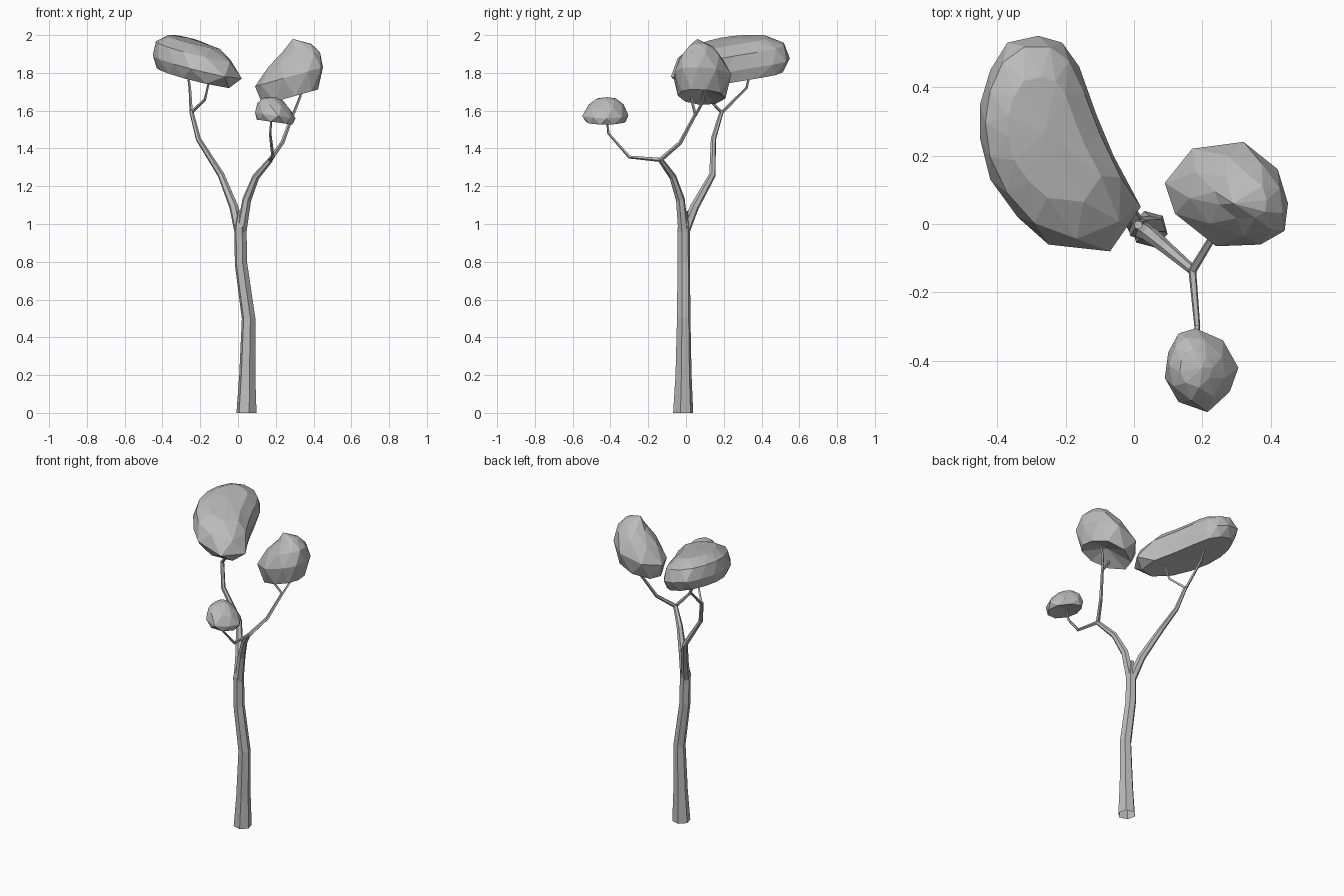
import bpy
import bmesh
import math
from mathutils import Vector

cube = bpy.data.objects.get("Cube")
if cube:
    bpy.data.objects.remove(cube, do_unlink=True)

grey = bpy.data.materials.new("plain grey")
grey.use_nodes = True
grey.diffuse_color = (0.5, 0.5, 0.5, 1)
grey.node_tree.nodes["Principled BSDF"].inputs["Base Color"].default_value = (0.5, 0.5, 0.5, 1)


def finish(bm, name):
    bmesh.ops.recalc_face_normals(bm, faces=bm.faces)
    mesh = bpy.data.meshes.new(name)
    bm.to_mesh(mesh)
    bm.free()
    mesh.materials.append(grey)
    obj = bpy.data.objects.new(name, mesh)
    bpy.context.collection.objects.link(obj)
    return obj


def limb(name, points, sides=6, cap=True):
    """Tapered tube through (x, y, z, radius) points."""
    bm = bmesh.new()
    path = [Vector(p[:3]) for p in points]
    rings = []
    for i, p in enumerate(path):
        before = (p - path[i - 1]).normalized() if i else Vector()
        after = (path[i + 1] - p).normalized() if i + 1 < len(path) else Vector()
        turn = Vector((0, 0, 1)).rotation_difference(before + after)
        if i == 0 and not cap:
            turn.identity()
        ring = []
        for k in range(sides):
            a = math.tau * k / sides - math.pi / 12
            ring.append(bm.verts.new(p + turn @ Vector((math.cos(a), math.sin(a), 0)) * points[i][3]))
        rings.append(ring)
    for low, high in zip(rings, rings[1:]):
        for k in range(sides):
            n = (k + 1) % sides
            bm.faces.new((low[k], low[n], high[n], high[k]))
    if cap:
        bm.faces.new(rings[0])
    bm.faces.new(rings[-1])
    return finish(bm, name)


def crown(name, outline, levels, base, apex, tilt):
    """Faceted leaf clump: staggered, sloping copies of an outline, as (scale, height, shift)."""
    bm = bmesh.new()
    pts = [Vector((x, y, 0)) for x, y in outline]
    n = len(pts)
    mid = sum(pts, Vector()) / n
    slope = Vector((tilt[0], tilt[1], 0))
    rings = []
    for j, (scale, z, shift) in enumerate(levels):
        ring = []
        for k in range(n):
            p = pts[k] if j % 2 else (pts[k] + pts[(k + 1) % n]) / 2
            offset = (p - mid) * scale
            ring.append(bm.verts.new(mid + offset + Vector((shift, 0, z + slope.dot(offset)))))
        rings.append(ring)
    for j, (low, high) in enumerate(zip(rings, rings[1:])):
        for k in range(n):
            m = (k + 1) % n
            if j % 2:
                bm.faces.new((low[k], low[m], high[k]))
                bm.faces.new((high[k], low[m], high[m]))
            else:
                bm.faces.new((low[k], high[m], high[k]))
                bm.faces.new((low[k], low[m], high[m]))
    for ring, point in ((rings[0], base), (rings[-1], apex)):
        tip = bm.verts.new(point)
        for k in range(n):
            bm.faces.new((ring[k], ring[(k + 1) % n], tip))
    return finish(bm, name)


# Trunk and the two main branches
limb("trunk", [(.045, -.015, 0, .055), (.049, -.013, .2, .044), (.056, -.012, .5, .037),
               (.016, -.012, .79, .034), (.013, -.012, .98, .033), (.013, -.003, 1.07, .013)], cap=False)
limb("left_branch", [(.018, -.014, .96, .028), (.047, -.03, 1.13, .024), (.095, -.07, 1.25, .019),
                     (.172, -.135, 1.34, .014)])
limb("right_branch", [(.008, -.008, .96, .028), (-.022, .045, 1.09, .024), (-.09, .14, 1.26, .018),
                      (-.21, .145, 1.45, .014), (-.248, .19, 1.6, .011)])

# Thin branches and twigs
limb("front_twig", [(.17, -.13, 1.34, .012), (.185, -.3, 1.355, .009), (.17, -.41, 1.48, .007),
                    (.178, -.42, 1.57, .005)], 5)
limb("left_upper_branch", [(.168, -.14, 1.335, .013), (.235, -.03, 1.43, .011), (.29, .05, 1.58, .009)], 5)
limb("left_outer_twig", [(.29, .05, 1.575, .008), (.32, .09, 1.65, .007), (.355, .1, 1.75, .005)], 4)
limb("left_inner_twig", [(.29, .05, 1.575, .008), (.225, .03, 1.66, .007), (.215, .02, 1.74, .005)], 4)
limb("right_outer_twig", [(-.248, .19, 1.59, .009), (-.255, .32, 1.72, .007), (-.27, .345, 1.82, .005)], 4)
limb("right_inner_twig", [(-.248, .19, 1.59, .009), (-.175, .12, 1.66, .007), (-.15, .1, 1.77, .005)], 4)

# Leaf clumps
crown("large_crown",
      [(-.28, .55), (-.21, .53), (-.16, .46), (-.11, .32), (-.06, .2), (.02, .05), (-.07, -.08),
       (-.25, -.06), (-.34, .02), (-.42, .13), (-.45, .25), (-.45, .35), (-.42, .45), (-.37, .53)],
      [(.9, 1.785, 0), (1, 1.848, 0), (.92, 1.925, 0), (.58, 1.972, 0)],
      (-.25, .22, 1.79), (-.26, .27, 1.985), (-.22, .08))
crown("left_crown",
      [(.17, .22), (.32, .24), (.42, .16), (.45, .06), (.44, -.02), (.37, -.06), (.24, -.065),
       (.12, .03), (.09, .12)],
      [(.86, 1.675, 0), (1, 1.785, 0), (.8, 1.875, .02), (.42, 1.935, .03)],
      (.28, .08, 1.72), (.29, .06, 1.98), (.28, 0))
crown("front_crown",
      [(.18, -.305), (.26, -.34), (.305, -.42), (.28, -.49), (.215, -.55), (.13, -.52), (.09, -.45),
       (.1, -.375), (.13, -.32)],
      [(.95, 1.54, 0), (1, 1.575, 0), (.83, 1.63, -.008), (.45, 1.662, -.01)],
      (.2, -.42, 1.555), (.2, -.42, 1.672), (-.14, 0))
